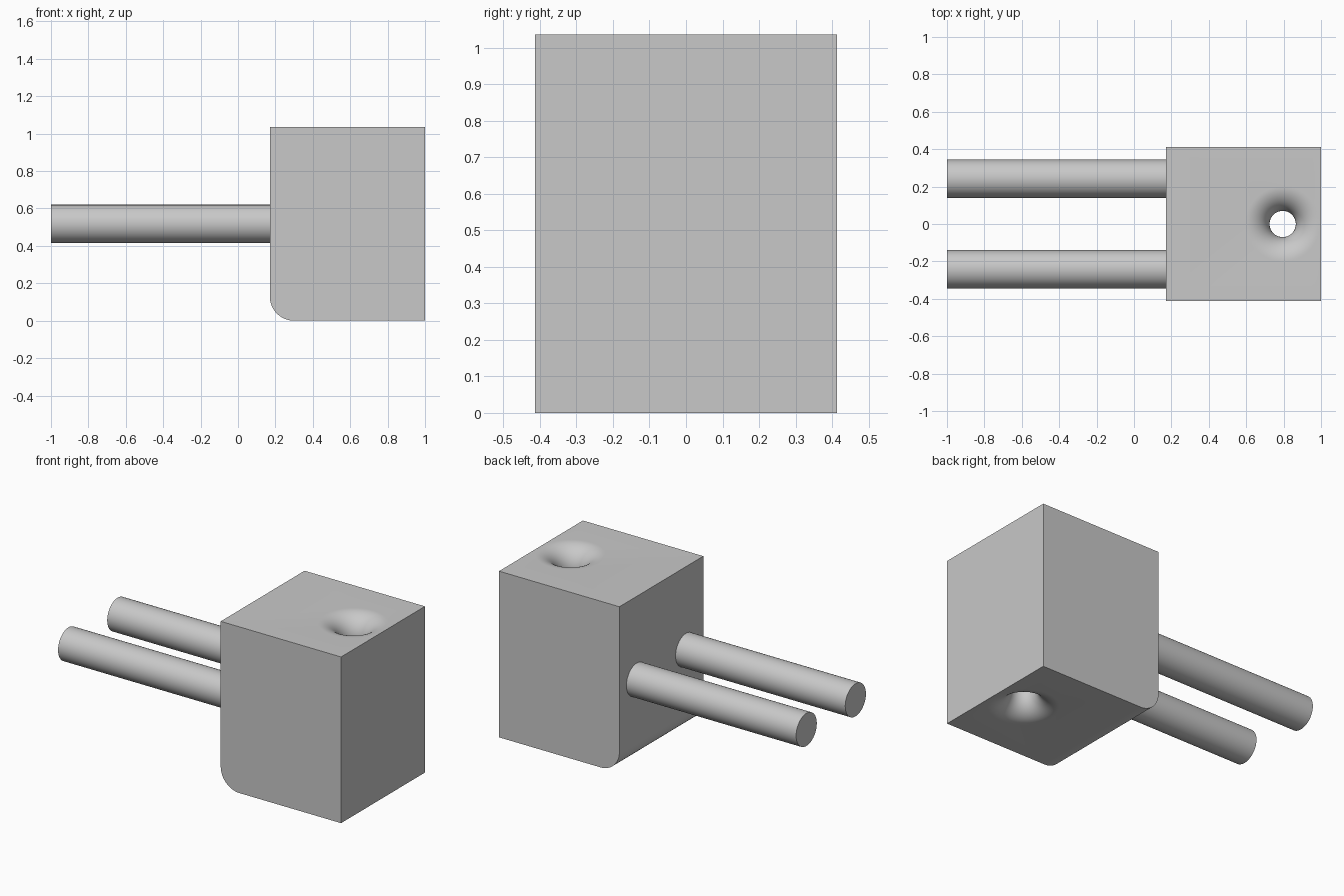
import bpy, bmesh, math
from mathutils import Matrix, Vector

if "Cube" in bpy.data.objects:
    bpy.data.objects.remove(bpy.data.objects["Cube"], do_unlink=True)

LEFT, RIGHT, HALF_Y, TOP = 0.17, 1.0, 0.413, 1.036
FILLET = 0.13
HOLE_X, HOLE_R = 0.795, 0.07
ROD_Y, ROD_Z, ROD_R = 0.242, 0.518, 0.102

grey = bpy.data.materials.new("plain grey")
grey.use_nodes = True
grey.diffuse_color = (0.58, 0.58, 0.58, 1)
grey.node_tree.nodes["Principled BSDF"].inputs["Base Color"].default_value = grey.diffuse_color


def make_object(name, bm):
    bmesh.ops.recalc_face_normals(bm, faces=bm.faces)
    mesh = bpy.data.meshes.new(name)
    bm.to_mesh(mesh)
    bm.free()
    mesh.materials.append(grey)
    obj = bpy.data.objects.new(name, mesh)
    bpy.context.collection.objects.link(obj)
    return obj


def shade(mesh):
    """Smooth the curved faces and keep the flat sides flat."""
    for p in mesh.polygons:
        p.use_smooth = max(abs(c) for c in p.normal) < 0.9999 or len(p.vertices) == 4 and p.area < 0.05
    mesh.set_sharp_from_angle(angle=math.radians(30))


def arc(cx, cz, r, start, end, steps=16):
    angles = [math.radians(start + (end - start) * i / steps) for i in range(steps + 1)]
    return [(cx + r * math.cos(a), cz + r * math.sin(a)) for a in angles]


# Block: side profile with one rounded bottom edge, extruded across y
bm = bmesh.new()
profile = arc(LEFT + FILLET, FILLET, FILLET, 180, 270) + [(RIGHT, 0), (RIGHT, TOP), (LEFT, TOP)]
face = bm.faces.new([bm.verts.new((x, -HALF_Y, z)) for x, z in profile])
extruded = bmesh.ops.extrude_face_region(bm, geom=[face])["geom"]
bmesh.ops.translate(bm, vec=(0, 2 * HALF_Y, 0),
                    verts=[g for g in extruded if isinstance(g, bmesh.types.BMVert)])
block = make_object("block", bm)

# Through hole cutter: lathed profile flared at both mouths
bm = bmesh.new()
flare = HOLE_R + FILLET
outline = [(0, -0.1), (flare, -0.1)]
outline += arc(flare, FILLET, FILLET, 270, 180)
outline += arc(flare, TOP - FILLET, FILLET, 180, 90)
outline += [(flare, TOP + 0.1), (0, TOP + 0.1)]
verts = [bm.verts.new((HOLE_X + r, 0, z)) for r, z in outline]
edges = [bm.edges.new(pair) for pair in zip(verts, verts[1:])]
bmesh.ops.spin(bm, geom=verts + edges, cent=(HOLE_X, 0, 0), axis=(0, 0, 1),
               angle=math.tau, steps=64)
bmesh.ops.remove_doubles(bm, verts=bm.verts, dist=0.0001)
cutter = make_object("hole_cutter", bm)

# Cut the hole, then bake the result so that its faces can be shaded
cut = block.modifiers.new("hole", "BOOLEAN")
cut.operation = "DIFFERENCE"
cut.solver = "EXACT"
cut.object = cutter
bpy.context.view_layer.update()
result = bpy.data.meshes.new_from_object(block.evaluated_get(bpy.context.evaluated_depsgraph_get()))
block.modifiers.clear()
block.data = result
bpy.data.objects.remove(cutter, do_unlink=True)
shade(block.data)

# Two round rods
for name, side in (("left_rod", 1), ("right_rod", -1)):
    bm = bmesh.new()
    place = Matrix.Translation(Vector(((LEFT - 1) / 2, side * ROD_Y, ROD_Z))) @ Matrix.Rotation(math.pi / 2, 4, "Y")
    bmesh.ops.create_cone(bm, cap_ends=True, segments=64, radius1=ROD_R, radius2=ROD_R,
                          depth=LEFT + 1, matrix=place)
    shade(make_object(name, bm).data)
